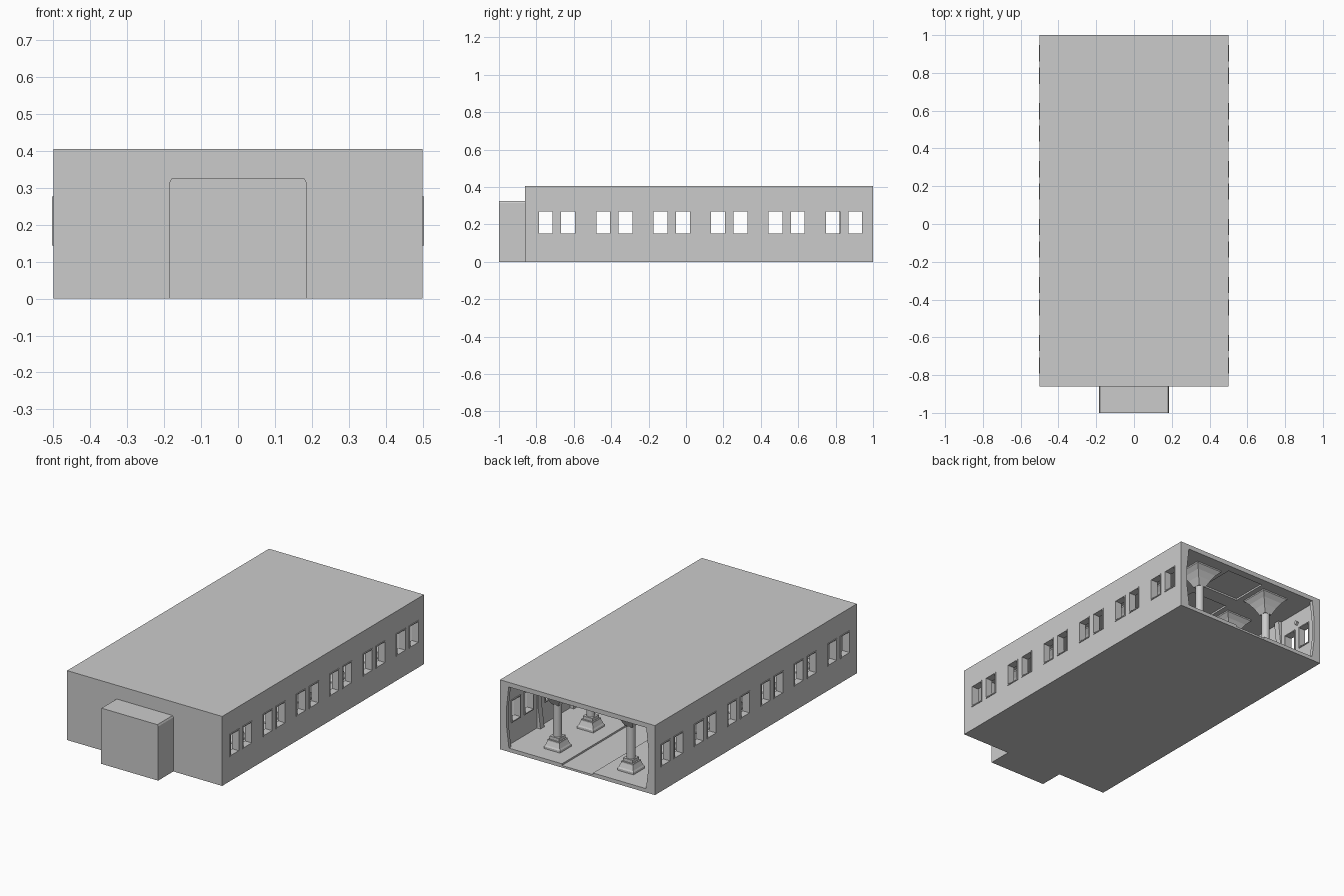
import bpy, bmesh, math
from mathutils import Vector

if "Cube" in bpy.data.objects:
    bpy.data.objects.remove(bpy.data.objects["Cube"])


def finish(name, bm, smooth=False):
    bmesh.ops.recalc_face_normals(bm, faces=bm.faces[:])
    me = bpy.data.meshes.new(name)
    bm.to_mesh(me)
    bm.free()
    ob = bpy.data.objects.new(name, me)
    bpy.context.collection.objects.link(ob)
    if smooth:
        bpy.ops.object.select_all(action='DESELECT')
        ob.select_set(True)
        bpy.context.view_layer.objects.active = ob
        bpy.ops.object.shade_smooth_by_angle(angle=math.radians(35))
    return ob


def panel(bm, axis, us, vs, d0, d1, is_hole=lambda u, v: False):
    """Thick slab on a grid of cuts, leaving out the cells where is_hole is true."""
    def place(u, v):
        return {'x': (d0, u, v), 'y': (u, d0, v), 'z': (u, v, d0)}[axis]
    verts = [[bm.verts.new(place(u, v)) for v in vs] for u in us]
    faces = []
    for i in range(len(us) - 1):
        for j in range(len(vs) - 1):
            if not is_hole((us[i] + us[i + 1]) / 2, (vs[j] + vs[j + 1]) / 2):
                faces.append(bm.faces.new((verts[i][j], verts[i + 1][j],
                                           verts[i + 1][j + 1], verts[i][j + 1])))
    for column in verts:
        for v in column:
            if not v.link_faces:
                bm.verts.remove(v)
    ext = bmesh.ops.extrude_face_region(bm, geom=faces)
    step = Vector([(d1 - d0) if a == axis else 0 for a in 'xyz'])
    bmesh.ops.translate(bm, vec=step, verts=[g for g in ext['geom']
                                             if isinstance(g, bmesh.types.BMVert)])


def loft(bm, rings):
    """Skin a list of equally sized point rings and cap both ends."""
    rows = [[bm.verts.new(p) for p in ring] for ring in rings]
    n = len(rows[0])
    for a, b in zip(rows, rows[1:]):
        for i in range(n):
            bm.faces.new((a[i], a[(i + 1) % n], b[(i + 1) % n], b[i]))
    bm.faces.new(rows[0])
    bm.faces.new(rows[-1])


def square(cx, cy, r, z):
    return [(cx + sx * r, cy + sy * r, z) for sx, sy in ((-1, -1), (1, -1), (1, 1), (-1, 1))]


FRONT, BACK, H, WALL = -0.86, 1.0, 0.405, 0.035
FLOOR, CEIL = 0.022, 0.378
bays = [-0.69 + 0.307 * i for i in range(6)]
windows = [(b + s * 0.0595 - 0.037, b + s * 0.0595 + 0.037) for b in bays for s in (-1, 1)]
WZ0, WZ1 = 0.15, 0.27

# Hall shell: floor slab and roof slab
bm = bmesh.new()
panel(bm, 'z', [-0.5, 0.5], [FRONT, BACK], 0, 0.012)
finish('floor_slab', bm)
bm = bmesh.new()
panel(bm, 'z', [-0.5, 0.5], [FRONT, BACK], 0.388, H)
finish('roof_slab', bm)

# Raised floors either side of the sunken aisle
for side, name in ((-1, 'left_floor'), (1, 'right_floor')):
    bm = bmesh.new()
    panel(bm, 'z', sorted([side * 0.1, side * (0.5 - WALL)]), [FRONT + WALL, BACK], 0.012, FLOOR)
    finish(name, bm)

# Ceiling with one coffer per bay
bm = bmesh.new()
cuts = sorted([FRONT + WALL, BACK] + [b + s * 0.11 for b in bays for s in (-1, 1)])
panel(bm, 'z', [-0.465, -0.12, 0.12, 0.465], cuts, CEIL, 0.388,
      lambda u, v: abs(u) < 0.12 and any(abs(v - b) < 0.11 for b in bays))
finish('ceiling', bm)

# Side walls with paired windows
ycuts = [FRONT] + [e for w in windows for e in w] + [BACK]
for side, name in ((-1, 'left_wall'), (1, 'right_wall')):
    bm = bmesh.new()
    panel(bm, 'x', ycuts, [0.012, WZ0, WZ1, 0.388], side * 0.5, side * (0.5 - WALL),
          lambda u, v: WZ0 < v < WZ1 and any(a < u < b for a, b in windows))
    finish(name, bm)

# Window frames, standing slightly proud of the wall on both faces
F = 0.006
for side, name in ((-1, 'left_window_frames'), (1, 'right_window_frames')):
    bm = bmesh.new()
    for a, b in windows:
        panel(bm, 'x', [a - F, a, b, b + F], [WZ0 - F, WZ0, WZ1, WZ1 + F],
              side * 0.504, side * 0.46,
              lambda u, v, a=a, b=b: a < u < b and WZ0 < v < WZ1)
    finish(name, bm)

# Front wall with the opening into the porch
bm = bmesh.new()
panel(bm, 'y', [-0.465, -0.16, 0.16, 0.465], [0.012, 0.30, 0.388], FRONT, FRONT + WALL,
      lambda u, v: abs(u) < 0.16 and v < 0.3)
finish('front_wall', bm)

# Porch: hollow box with a lightly chamfered top, closed at the front
outer = [(-0.185, 0), (-0.185, 0.315), (-0.18, 0.325), (0.18, 0.325), (0.185, 0.315), (0.185, 0)]
inner = [(-0.16, 0.012), (-0.16, 0.295), (-0.155, 0.3), (0.155, 0.3), (0.16, 0.295), (0.16, 0.012)]
bm = bmesh.new()
loops = [(outer, FRONT), (outer, -1.0)]
loft(bm, [[(x, y, z) for x, z in prof] for prof, y in
          ((inner, -0.975), (inner, FRONT), (outer, FRONT), (outer, -1.0))])
finish('front_porch', bm)

# Wall ribs between window pairs, bowed inward at floor and ceiling
rib = [(0.468, FLOOR), (0.442, FLOOR), (0.447, 0.06), (0.457, 0.14),
       (0.457, 0.26), (0.449, 0.33), (0.444, CEIL), (0.468, CEIL)]
rib_spans = [(b + 0.1535 - 0.018, b + 0.1535 + 0.018) for b in bays[:-1]]
rib_spans += [(BACK - 0.02, BACK), (FRONT + WALL, FRONT + WALL + 0.02)]
for side, name in ((-1, 'left_ribs'), (1, 'right_ribs')):
    bm = bmesh.new()
    for y0, y1 in rib_spans:
        loft(bm, [[(side * x, y, z) for x, z in rib] for y in (y0, y1)])
    finish(name, bm)

# Columns: stepped square base, round shaft, flared square capital
base = [(0.052, FLOOR), (0.052, 0.034), (0.047, 0.042), (0.038, 0.066), (0.038, 0.074),
        (0.030, 0.074), (0.030, 0.092)]
capital = [(0.023, 0.278), (0.030, 0.292), (0.043, 0.318), (0.062, 0.348),
           (0.084, 0.370), (0.084, CEIL)]
for i, y in enumerate(bays):
    for side, label in ((-1, 'left'), (1, 'right')):
        x = side * 0.237
        for part, prof in (('base', base), ('capital', capital)):
            bm = bmesh.new()
            loft(bm, [square(x, y, r, z) for r, z in prof])
            finish(f'{label}_column_{part}_{i + 1}', bm)
        bm = bmesh.new()
        n = 24
        loft(bm, [[(x + 0.023 * math.cos(math.tau * k / n), y + 0.023 * math.sin(math.tau * k / n), z)
                   for k in range(n)] for z in (0.09, 0.282)])
        finish(f'{label}_column_shaft_{i + 1}', bm, smooth=True)

# Small diamond wall lamps above each window pair
for side, name in ((-1, 'left_wall_lamps'), (1, 'right_wall_lamps')):
    bm = bmesh.new()
    for y in bays:
        loft(bm, [[(side * x, y + r * c, 0.31 + r * s)
                   for c, s in ((1, 0), (0, 1), (-1, 0), (0, -1))]
                  for x, r in ((0.466, 0.014), (0.452, 0.014))])
    finish(name, bm)
